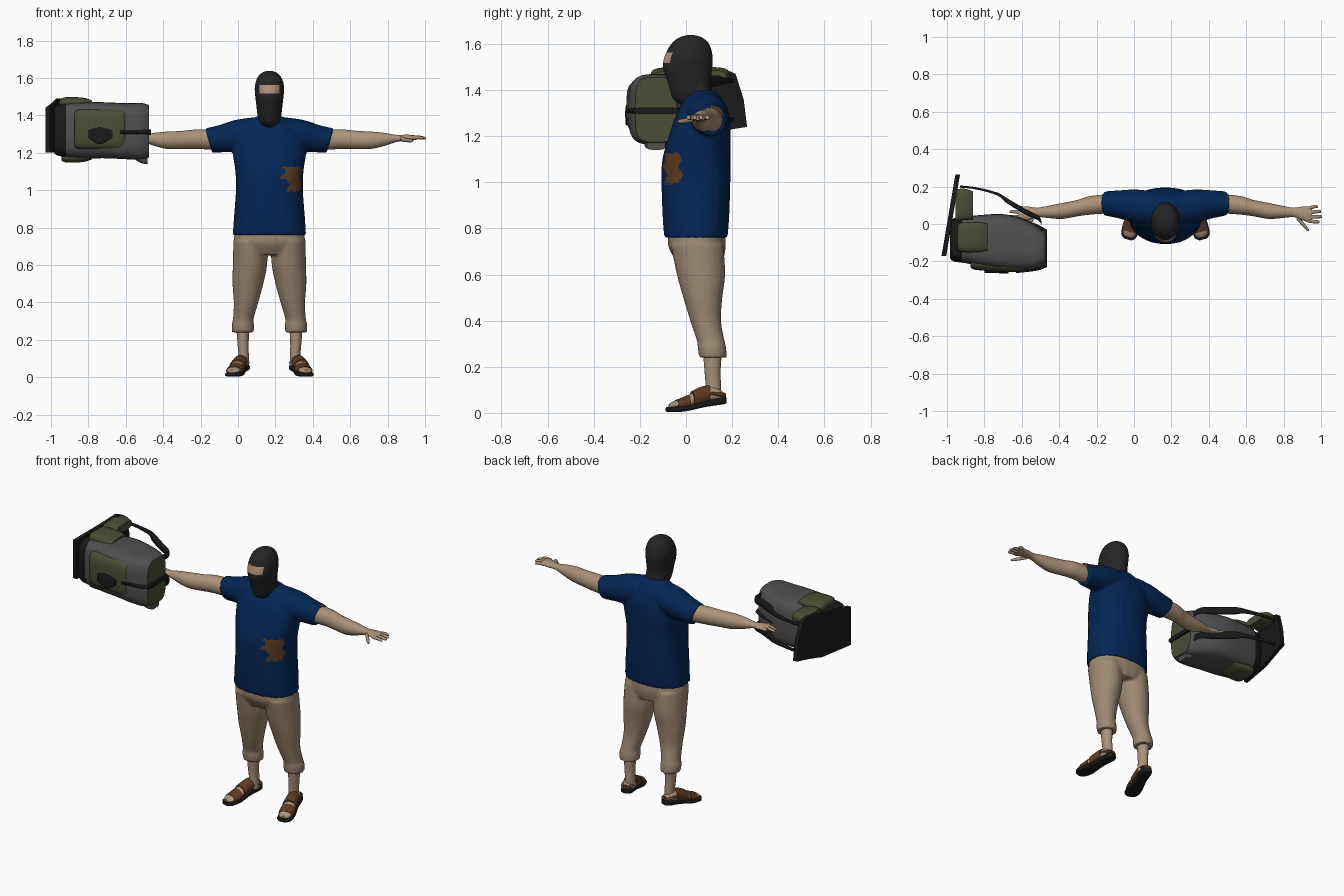
import bpy, bmesh, math
from mathutils import Matrix, Vector

cube = bpy.data.objects.get("Cube")
if cube:
    bpy.data.objects.remove(cube, do_unlink=True)

CX = 0.168  # centre line of the figure


def material(name, r, g, b):
    m = bpy.data.materials.new(name)
    m.use_nodes = True
    m.diffuse_color = (r, g, b, 1)
    bsdf = m.node_tree.nodes["Principled BSDF"]
    bsdf.inputs["Base Color"].default_value = (r, g, b, 1)
    bsdf.inputs["Roughness"].default_value = 0.9
    return m


NAVY = material("navy cloth", 0.001, 0.019, 0.09)
KHAKI = material("khaki cloth", 0.34, 0.25, 0.165)
SKIN = material("skin", 0.41, 0.29, 0.19)
HOOD = material("charcoal knit", 0.018, 0.018, 0.018)
BROWN = material("brown leather", 0.11, 0.042, 0.015)
BLACK = material("black rubber", 0.01, 0.01, 0.01)
GREY = material("grey canvas", 0.08, 0.08, 0.08)
GREEN = material("olive canvas", 0.065, 0.075, 0.035)


def spline(rings, steps):
    """Catmull-Rom interpolation of ring tuples."""
    out = []
    for i in range(len(rings) - 1):
        p0, p1 = rings[max(i - 1, 0)], rings[i]
        p2, p3 = rings[i + 1], rings[min(i + 2, len(rings) - 1)]
        for k in range(steps):
            t = k / steps
            out.append([0.5 * (2 * b + (c - a) * t + (2 * a - 5 * b + 4 * c - d) * t * t
                               + (3 * b - a - 3 * c + d) * t ** 3)
                        for a, b, c, d in zip(p0, p1, p2, p3)])
    return out + [list(rings[-1])]


def loft(bm, rings, axis="x", power=2.0, shear=0.0, steps=4, sides=24):
    """Skin superellipse rings (x, y, z, half width, half depth) along an axis."""
    loops = []
    for x, y, z, a, b in spline(rings, steps):
        loop = []
        for i in range(sides):
            t = 2 * math.pi * (i + 0.5) / sides
            c, s = math.cos(t), math.sin(t)
            u = a * math.copysign(abs(c) ** (2 / power), c)
            v = b * math.copysign(abs(s) ** (2 / power), s)
            co = (x + u, y + v, z) if axis == "z" else (x + shear * v, y + u, z + v)
            loop.append(bm.verts.new(co))
        loops.append(loop)
    for l1, l2 in zip(loops, loops[1:]):
        for i in range(sides):
            j = (i + 1) % sides
            bm.faces.new((l1[i], l1[j], l2[j], l2[i]))
    bm.faces.new(loops[0])
    bm.faces.new(loops[-1])


def finish(name, bm, mats, matrix=None, voxel=0, rule=None, cuts=(), smooth=5):
    bmesh.ops.recalc_face_normals(bm, faces=bm.faces)
    me = bpy.data.meshes.new(name)
    bm.to_mesh(me)
    ob = bpy.data.objects.new(name, me)
    bpy.context.collection.objects.link(ob)
    if voxel:  # blend overlapping volumes into one skin
        mod = ob.modifiers.new("blend", "REMESH")
        mod.mode, mod.voxel_size = "VOXEL", voxel
        mod = ob.modifiers.new("soften", "SMOOTH")
        mod.iterations = smooth
        bpy.context.view_layer.update()
        dg = bpy.context.evaluated_depsgraph_get()
        new = bpy.data.meshes.new_from_object(ob.evaluated_get(dg))
        ob.modifiers.clear()
        ob.data = me = new
    if cuts:
        bm.clear()
        bm.from_mesh(me)
        for co, no in cuts:
            bmesh.ops.bisect_plane(bm, geom=bm.verts[:] + bm.edges[:] + bm.faces[:],
                                   plane_co=co, plane_no=no)
        bm.to_mesh(me)
    bm.free()
    me.materials.clear()
    for m in mats:
        me.materials.append(m)
    for p in me.polygons:
        p.material_index = rule(p.center, p.normal) if rule else 0
    me.shade_smooth()
    me.set_sharp_from_angle(angle=math.radians(50))
    if matrix:
        ob.matrix_world = matrix
    return ob


def part(name, rings, mat, matrix=None, rule=None, **kw):
    bm = bmesh.new()
    loft(bm, rings, **kw)
    return finish(name, bm, mat if isinstance(mat, list) else [mat], matrix, rule=rule)


def side(s, rings):
    return [(CX + s * r[0], *r[1:]) for r in rings]


# Shirt with sleeves, torn patch and worn sleeve edge
bm = bmesh.new()
loft(bm, side(1, [(0, .043, .76, .197, .138), (0, .043, .85, .191, .145), (0, .043, 1, .18, .15),
                  (0, .045, 1.1, .183, .148), (0, .06, 1.2, .197, .135), (0, .07, 1.28, .19, .118),
                  (0, .075, 1.34, .145, .092), (0, .075, 1.385, .085, .065), (0, .07, 1.4, .05, .045)]),
     axis="z", power=2.3)
for s in (1, -1):
    loft(bm, side(s, [(.06, .085, 1.31, .09, .08), (.16, .095, 1.29, .09, .085),
                      (.25, .105, 1.275, .075, .072), (.325, .11, 1.265, .065, .066)]), shear=.3 * s)


def shirt_rule(c, n):
    jag = .008 * math.sin(90 * c.z) + .006 * math.sin(170 * c.x)
    low = .27 - CX + CX if c.z < 1.06 else .24
    patch = n.y < 0 and low < c.x + jag < .335 and 1.0 < c.z + jag < 1.13
    worn = c.x > .5 and c.y > .11
    return int(patch or worn)


finish("shirt", bm, [NAVY, BROWN], voxel=.008, rule=shirt_rule)

# Cropped trousers
bm = bmesh.new()
loft(bm, side(1, [(0, .045, .79, .182, .122), (0, .048, .72, .19, .125), (0, .06, .655, .15, .1)]),
     axis="z", power=2.3)
for s in (1, -1):
    loft(bm, side(s, [(.1, .048, .73, .093, .115), (.104, .065, .6, .092, .105), (.115, .073, .5, .083, .085),
                      (.125, .085, .4, .066, .067), (.14, .108, .31, .055, .06), (.142, .112, .285, .06, .062),
                      (.142, .117, .24, .059, .06)]), axis="z")
finish("trousers", bm, [KHAKI], voxel=.008)

# Knitted hood with an eye opening
bm = bmesh.new()
loft(bm, [(CX, .03, 1.335, .035, .05), (CX, .022, 1.36, .052, .078), (CX, .018, 1.4, .064, .088),
          (CX, .012, 1.45, .07, .097), (CX, .007, 1.5, .076, .108), (CX, .012, 1.55, .079, .104),
          (CX, .018, 1.6, .066, .083), (CX, .02, 1.628, .04, .05), (CX, .02, 1.638, .012, .015)], axis="z")
loft(bm, [(CX, .065, 1.35, .065, .06), (CX, .06, 1.4, .062, .05), (CX, .04, 1.48, .06, .05)], axis="z")
LOW, HIGH, HALF = 1.517, 1.562, .054


def hood_rule(c, n):
    return int(c.y < 0 and LOW < c.z < HIGH and abs(c.x - CX) < HALF)


finish("hood", bm, [HOOD, SKIN], voxel=.007, rule=hood_rule, smooth=3,
       cuts=[((0, 0, LOW), (0, 0, 1)), ((0, 0, HIGH), (0, 0, 1)),
             ((CX - HALF, 0, 0), (1, 0, 0)), ((CX + HALF, 0, 0), (1, 0, 0))])

for s, tag in ((1, "left"), (-1, "right")):
    # Arm, palm and fingers
    part(tag + "_arm", side(s, [
        (.28, .11, 1.27, .052, .055), (.4, .1, 1.272, .05, .052), (.47, .085, 1.268, .044, .049),
        (.55, .07, 1.267, .043, .046), (.62, .065, 1.272, .034, .034), (.685, .062, 1.277, .025, .018),
        (.73, .057, 1.28, .036, .017), (.77, .05, 1.28, .044, .014), (.785, .05, 1.28, .04, .01)]), SKIN)
    for i, length in enumerate((.05, .063, .058, .04)):
        y0, y1 = .018 + .021 * i, .012 + .027 * i
        part(f"{tag}_finger_{i + 1}", side(s, [
            (.76, y0, 1.28, .011, .011), (.775 + length / 2, y1, 1.282, .0095, .009),
            (.77 + length, y1, 1.277, .008, .007), (.775 + length, y1, 1.276, .003, .003)]),
             SKIN, sides=10, steps=2)
    part(tag + "_thumb", side(s, [(.7, .04, 1.275, .015, .014), (.73, .005, 1.268, .015, .011),
                                  (.755, -.022, 1.264, .012, .009), (.768, -.034, 1.263, .004, .004)]),
         SKIN, sides=10)
    # Shin
    part(tag + "_shin", side(s, [(.142, .115, .27, .036, .042), (.141, .115, .18, .03, .035),
                                 (.138, .118, .12, .028, .034), (.138, .115, .06, .03, .036)]), SKIN, axis="z")
    # Foot and sandal, built heel to toe and turned outwards
    turn = (Matrix.Translation((CX + s * .133, .17, 0))
            @ Matrix.Rotation(math.atan2(-.25, s * .068), 4, "Z"))
    part(tag + "_foot", [(.01, 0, .07, .022, .02), (.05, 0, .08, .032, .035), (.11, 0, .072, .034, .036),
                         (.17, 0, .048, .038, .026), (.23, 0, .035, .036, .016), (.25, 0, .03, .02, .009)],
         SKIN, turn)
    part(tag + "_sole", [(0, 0, .054, .022, .014), (.02, 0, .052, .035, .016), (.1, 0, .038, .036, .014),
                         (.18, 0, .019, .046, .012), (.24, 0, .015, .042, .012), (.262, 0, .015, .02, .01)],
         BLACK, turn, power=4)
    part(tag + "_instep_strap", [(.075, 0, .082, .038, .038), (.11, 0, .07, .04, .043),
                                 (.15, 0, .058, .043, .036)], BROWN, turn)
    part(tag + "_toe_strap", [(.165, 0, .046, .045, .032), (.2, 0, .038, .045, .026),
                              (.22, 0, .035, .042, .022)], BROWN, turn)
    part(tag + "_heel_strap", [(.003, 0, .075, .026, .012), (.03, 0, .08, .037, .012),
                               (.08, 0, .085, .037, .012)], BROWN, turn)

# Rucksack lying on its side: body, black base, olive lid end
body = [(-.985, -.085, 1.32, .095, .115), (-.965, -.085, 1.32, .115, .135), (-.9, -.085, 1.32, .125, .145),
        (-.8, -.09, 1.32, .14, .15), (-.7, -.095, 1.32, .148, .15), (-.6, -.11, 1.315, .14, .15),
        (-.52, -.125, 1.315, .115, .152), (-.475, -.13, 1.315, .09, .14)]
part("rucksack_body", body, [GREY, BLACK, GREEN], power=4, sides=32,
     rule=lambda c, n: 1 if c.x < -.915 else 2 if n.x > .7 else 0)
part("front_pocket", [(-.875, -.17, 1.325, .06, .095), (-.85, -.175, 1.325, .07, .108),
                      (-.73, -.185, 1.325, .07, .11), (-.62, -.195, 1.325, .062, .108),
                      (-.6, -.19, 1.325, .05, .095)], GREEN, power=4)
part("pocket_buckle", [(-.8, -.255, 1.3, .006, .02), (-.74, -.257, 1.29, .006, .045),
                       (-.67, -.258, 1.3, .006, .018)], BLACK, power=3)
part("lid_strap", [(-.63, -.11, 1.31, .153, .014), (-.52, -.125, 1.31, .125, .014),
                   (-.464, -.13, 1.31, .1, .014)], BLACK, power=4)
for z, name in ((1.465, "upper"), (1.18, "lower")):
    part(name + "_side_pocket", [(-.945, -.07, z, .06, .02), (-.92, -.07, z, .08, .032),
                                 (-.83, -.07, z, .08, .03), (-.78, -.07, z, .07, .015)], GREEN, power=3)
part("lid_corner_tab", [(-.56, -.13, 1.19, .05, .02), (-.52, -.13, 1.165, .05, .02),
                        (-.485, -.13, 1.16, .04, .02)], GREY, power=3)

# Hip belt panel, its padding and the shoulder straps
bm = bmesh.new()
outline = [(-.17, 1.2), (.05, 1.2), (.2, 1.23), (.265, 1.24), (.25, 1.36), (.215, 1.47), (.17, 1.49),
           (.05, 1.47), (-.17, 1.44)]
face = bm.faces.new([bm.verts.new((-.975 + .17 * y, y, z)) for y, z in outline])
grown = bmesh.ops.extrude_face_region(bm, geom=[face])["geom"]
bmesh.ops.translate(bm, vec=Vector((-.025, 0, 0)), verts=[v for v in grown if isinstance(v, bmesh.types.BMVert)])
finish("hip_belt_panel", bm, [BLACK])
part("hip_belt_pad", [(-.955, .1, 1.46, .085, .025), (-.91, .105, 1.465, .085, .034),
                      (-.86, .1, 1.46, .075, .025)], GREEN, power=3)
for z, name in ((1.44, "upper"), (1.27, "lower")):
    part(name + "_shoulder_strap", [(-.93, .2, z, .006, .01), (-.84, .19, z, .006, .01),
                                    (-.73, .16, z, .008, .015), (-.68, .125, z, .014, .024),
                                    (-.58, .065, z - .01, .015, .024), (-.5, .02, z - .02, .013, .02),
                                    (-.5, -.06, z - .02, .012, .018)], BLACK, power=3, sides=12)
